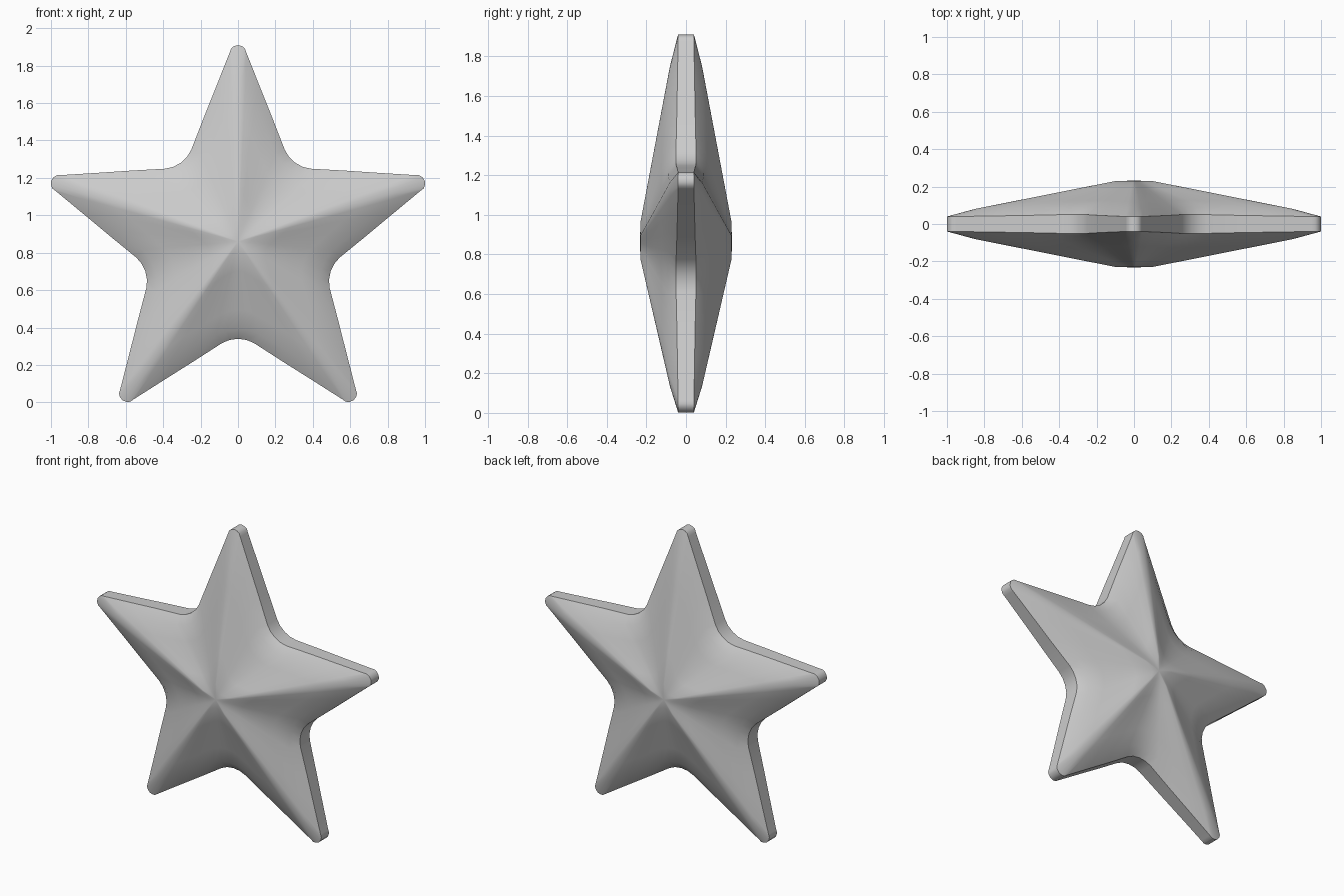
import bpy, bmesh, math

if "Cube" in bpy.data.objects:
    bpy.data.objects.remove(bpy.data.objects["Cube"])

CZ = 0.86  # height of the star centre

# half-arm profiles from tip to valley: (sideways, outward, half thickness)
RIM = [(0, 1.05, .04), (.022, 1.044, .04), (.037, 1.032, .04), (.044, 1.012, .04),
       (.116, .83, .043), (.184, .66, .046), (.25, .49, .05),
       (.273, .452, .05), (.306, .421, .05)]
SHOULDER = [(0, .89, .081), (.014, .887, .081), (.027, .877, .081), (.040, .86, .081),
            (.090, .735, .084), (.143, .605, .087), (.200, .468, .09),
            (.235, .418, .09), (.276, .380, .09)]
HUB = [(x * .115, r * .115, .23) for x, r, h in SHOULDER]


def blend(a, b, t):
    return [tuple(u + (v - u) * t for u, v in zip(p, q)) for p, q in zip(a, b)]


def full_ring(half):
    """Mirror a half arm and repeat it five times around the centre."""
    mirrored = [(-x, r, h) for x, r, h in reversed(half[1:-1])]
    arm = [(-half[-1][0], half[-1][1], half[-1][2])] + mirrored + half[:-1]
    pts = []
    for k in range(5):
        c, s = math.cos(k * math.tau / 5), math.sin(k * math.tau / 5)
        pts += [(x * c + r * s, r * c - x * s, h) for x, r, h in arm]
    return pts


# rings from the front hub, over the rim, to the back hub
halves = [HUB] + [blend(HUB, SHOULDER, t) for t in (.25, .5, .75)] + [SHOULDER, RIM]
rings = [full_ring(h) for h in halves]
bm = bmesh.new()
layers = [[bm.verts.new((x, -h, CZ + z)) for x, z, h in ring] for ring in rings]
layers += [[bm.verts.new((x, h, CZ + z)) for x, z, h in ring] for ring in reversed(rings)]
n = len(layers[0])
for a, b in zip(layers, layers[1:]):
    for i in range(n):
        j = (i + 1) % n
        bm.faces.new((a[i], a[j], b[j], b[i]))

# close both hubs with a fan
for ring, y in ((layers[0], -.232), (layers[-1], .232)):
    centre = bm.verts.new((0, y, CZ))
    for i in range(n):
        bm.faces.new((centre, ring[i], ring[(i + 1) % n]))
bmesh.ops.recalc_face_normals(bm, faces=bm.faces)

mesh = bpy.data.meshes.new("star")
bm.to_mesh(mesh)
bm.free()
star = bpy.data.objects.new("star", mesh)
bpy.context.collection.objects.link(star)
bpy.context.view_layer.objects.active = star
star.select_set(True)
bpy.ops.object.shade_smooth_by_angle(angle=math.radians(38))
